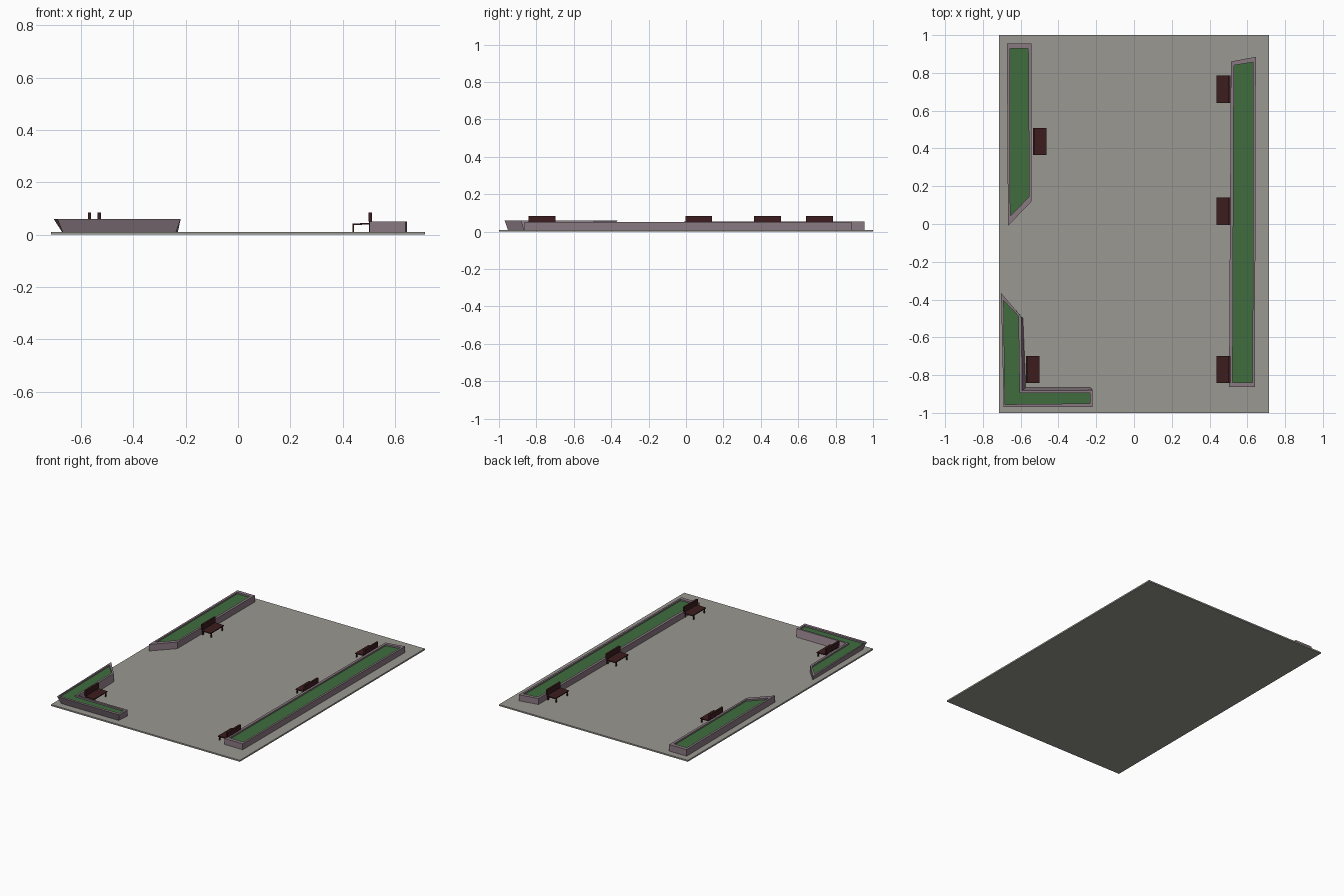
import bpy, bmesh

if "Cube" in bpy.data.objects:
    bpy.data.objects.remove(bpy.data.objects["Cube"])


def material(name, rgb):
    m = bpy.data.materials.new(name)
    m.diffuse_color = (*rgb, 1)
    m.use_nodes = True
    m.node_tree.nodes["Principled BSDF"].inputs["Base Color"].default_value = m.diffuse_color
    return m


PAVING = material("grey paving", (0.32, 0.315, 0.285))
STONE = material("mauve stone", (0.25, 0.19, 0.22))
GRASS = material("green grass", (0.05, 0.155, 0.048))
WOOD = material("dark red wood", (0.045, 0.012, 0.013))
GROUND_Z = 0.01


def finish(name, bm, mat):
    bmesh.ops.recalc_face_normals(bm, faces=bm.faces)
    mesh = bpy.data.meshes.new(name)
    bm.to_mesh(mesh)
    bm.free()
    mesh.materials.append(mat)
    ob = bpy.data.objects.new(name, mesh)
    bpy.context.collection.objects.link(ob)
    return ob


def add_box(bm, x0, x1, y0, y1, z0, z1):
    verts = bmesh.ops.create_cube(bm, size=1)["verts"]
    for v in verts:
        v.co = ((x0 + x1) / 2 + v.co.x * (x1 - x0),
                (y0 + y1) / 2 + v.co.y * (y1 - y0),
                (z0 + z1) / 2 + v.co.z * (z1 - z0))
    return verts


def planter(name, outer, inner, top, base=None):
    """Stone wall ring with a sunken bed of grass."""
    bed = top - 0.01
    bm = bmesh.new()
    loops = [[bm.verts.new((x, y, z)) for x, y in pts] for pts, z in
             ((base or outer, GROUND_Z), (outer, top), (inner, top), (inner, bed))]
    n = len(outer)
    for a, b in zip(loops, loops[1:]):
        for i in range(n):
            j = (i + 1) % n
            bm.faces.new((a[i], a[j], b[j], b[i]))
    bm.faces.new(loops[0][::-1])
    finish(name + "_wall", bm, STONE)
    bm = bmesh.new()
    face = bm.faces.new([bm.verts.new((x, y, bed)) for x, y in inner])
    face.normal_update()
    ob = finish(name + "_grass", bm, GRASS)
    if ob.data.polygons[0].normal.z < 0:
        ob.data.flip_normals()


# Paved ground slab
bm = bmesh.new()
add_box(bm, -0.714, 0.714, -1, 1, 0, GROUND_Z)
finish("paved_ground", bm, PAVING)

# Long planter on the right
planter("right_planter",
        [(0.503, -0.863), (0.64, -0.863), (0.645, 0.885), (0.513, 0.86)],
        [(0.522, -0.838), (0.628, -0.838), (0.631, 0.857), (0.529, 0.84)], 0.051)

# Back left planter with a slanted end
planter("back_left_planter",
        [(-0.667, -0.01), (-0.542, 0.12), (-0.542, 0.955), (-0.673, 0.955)],
        [(-0.655, 0.042), (-0.555, 0.145), (-0.56, 0.93), (-0.657, 0.93)], 0.055)

# L-shaped planter in the front left corner, with leaning walls
planter("corner_planter",
        [(-0.69, -0.97), (-0.219, -0.97), (-0.219, -0.88), (-0.592, -0.882),
         (-0.597, -0.49), (-0.704, -0.365)],
        [(-0.683, -0.955), (-0.234, -0.95), (-0.234, -0.894), (-0.606, -0.894),
         (-0.612, -0.487), (-0.69, -0.405)], 0.06,
        [(-0.67, -0.952), (-0.237, -0.952), (-0.23, -0.866), (-0.573, -0.866),
         (-0.588, -0.5), (-0.672, -0.41)])


def bench(name, back_x, y0, facing):
    """Bench whose back is at back_x and whose seat points along facing."""
    y1 = y0 + 0.144
    bm = bmesh.new()

    def part(d0, d1, ya, yb, z0, z1):
        a, b = sorted((back_x + facing * d0, back_x + facing * d1))
        return add_box(bm, a, b, ya, yb, z0, z1)

    # Seat, rising slightly to the back
    for v in part(0.008, 0.074, y0, y1, 0.039, 0.045):
        if abs(v.co.x - back_x) > 0.05:
            v.co.z -= 0.002
    # Backrest
    part(0, 0.012, y0, y1, 0.05, 0.084)
    # Legs, with the rear pair running up to the backrest
    for y in (y0 + 0.01, y1 - 0.018):
        part(0.002, 0.01, y, y + 0.008, GROUND_Z, 0.052)
        part(0.068, 0.073, y, y + 0.008, GROUND_Z, 0.04)
    finish(name, bm, WOOD)


for i, y in enumerate((-0.842, -0.004, 0.641)):
    bench(f"right_bench_{i + 1}", 0.511, y, -1)
bench("front_left_bench", -0.573, -0.842, 1)
bench("back_left_bench", -0.536, 0.364, 1)
